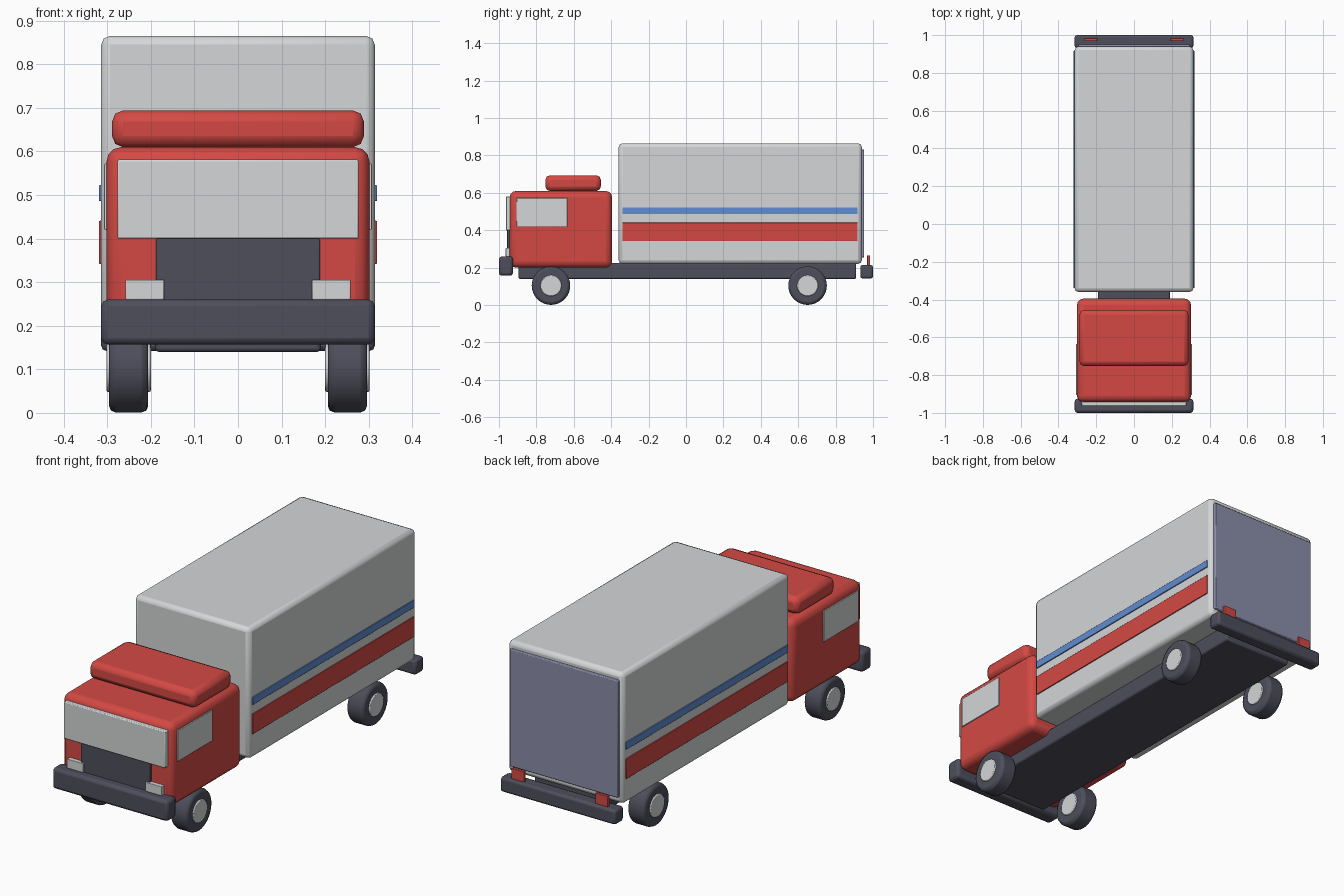
import bpy, math

if "Cube" in bpy.data.objects:
    bpy.data.objects.remove(bpy.data.objects["Cube"])


def material(name, rgb):
    m = bpy.data.materials.new(name)
    lin = [((c / 255 + 0.055) / 1.055) ** 2.4 for c in rgb]
    m.diffuse_color = (*lin, 1)
    m.use_nodes = True
    m.node_tree.nodes["Principled BSDF"].inputs["Base Color"].default_value = m.diffuse_color
    return m


WHITE = material("pale_grey", (212, 214, 215))
RED = material("red", (211, 73, 68))
DARK = material("charcoal", (78, 78, 92))
BLUE = material("blue", (97, 140, 208))
DOOR = material("slate_grey", (139, 142, 170))


def finish(o, name, mat, bevel, segments):
    o.name = name
    o.data.materials.append(mat)
    if bevel:
        b = o.modifiers.new("rounded_edges", 'BEVEL')
        b.width, b.segments = bevel, segments
        b.limit_method = 'ANGLE'
        b.angle_limit = math.radians(40)
        bpy.ops.object.shade_smooth_by_angle(angle=math.radians(35))
    return o


def box(name, mat, x, y, z, bevel=0.0, segments=2):
    """Box from (min, max) ranges on each axis."""
    bpy.ops.mesh.primitive_cube_add(size=1)
    o = bpy.context.object
    r = (x, y, z)
    o.location = [(a + b) / 2 for a, b in r]
    o.scale = [b - a for a, b in r]
    bpy.ops.object.transform_apply(location=False, rotation=False, scale=True)
    return finish(o, name, mat, bevel, segments)


def disc(name, mat, loc, radius, width, bevel):
    """Cylinder lying along x."""
    bpy.ops.mesh.primitive_cylinder_add(vertices=32, radius=radius, depth=width,
                                        location=loc, rotation=(0, math.pi / 2, 0))
    return finish(bpy.context.object, name, mat, bevel, 2)


# Chassis and bumpers
box("chassis", DARK, (-0.19, 0.19), (-0.895, 0.91), (0.14, 0.225), 0.008)
box("front_bumper", DARK, (-0.314, 0.314), (-1.0, -0.925), (0.157, 0.26), 0.015)
box("rear_bumper", DARK, (-0.314, 0.314), (0.932, 1.0), (0.142, 0.215), 0.012)

# Cargo body and rear door
box("cargo_box", WHITE, (-0.314, 0.314), (-0.36, 0.94), (0.22, 0.865), 0.02)
box("rear_door", DOOR, (-0.295, 0.295), (0.93, 0.953), (0.255, 0.832), 0.004)

# Cab and roof fairing
box("cab", RED, (-0.302, 0.302), (-0.943, -0.395), (0.2, 0.61), 0.034, 3)
box("roof_fairing", RED, (-0.289, 0.289), (-0.752, -0.455), (0.61, 0.694), 0.025)

# Cab front details
box("windshield", WHITE, (-0.277, 0.277), (-0.963, -0.935), (0.4, 0.581), 0.004)
box("grille", DARK, (-0.188, 0.188), (-0.956, -0.935), (0.24, 0.4), 0.003)

for side, s in (("left", -1), ("right", 1)):
    def span(a, b):
        return tuple(sorted((s * a, s * b)))

    # Lights
    box(side + "_headlight", WHITE, span(0.17, 0.258), (-0.964, -0.935), (0.26, 0.305), 0.002)
    box(side + "_tail_light", RED, span(0.194, 0.262), (0.969, 0.984), (0.208, 0.266), 0.002)
    # Side window and cargo stripes
    box(side + "_window", WHITE, span(0.298, 0.307), (-0.906, -0.634), (0.42, 0.572), 0.002)
    box(side + "_blue_stripe", BLUE, span(0.31, 0.319), (-0.34, 0.918), (0.486, 0.523), 0.002)
    box(side + "_red_stripe", RED, span(0.31, 0.319), (-0.34, 0.918), (0.342, 0.441), 0.002)
    # Wheels
    for end, y in (("front", -0.722), ("rear", 0.65)):
        loc = (s * 0.251, y, 0.104)
        disc(f"{side}_{end}_tyre", DARK, loc, 0.103, 0.09, 0.015)
        disc(f"{side}_{end}_hub", WHITE, loc, 0.056, 0.102, 0.004)
